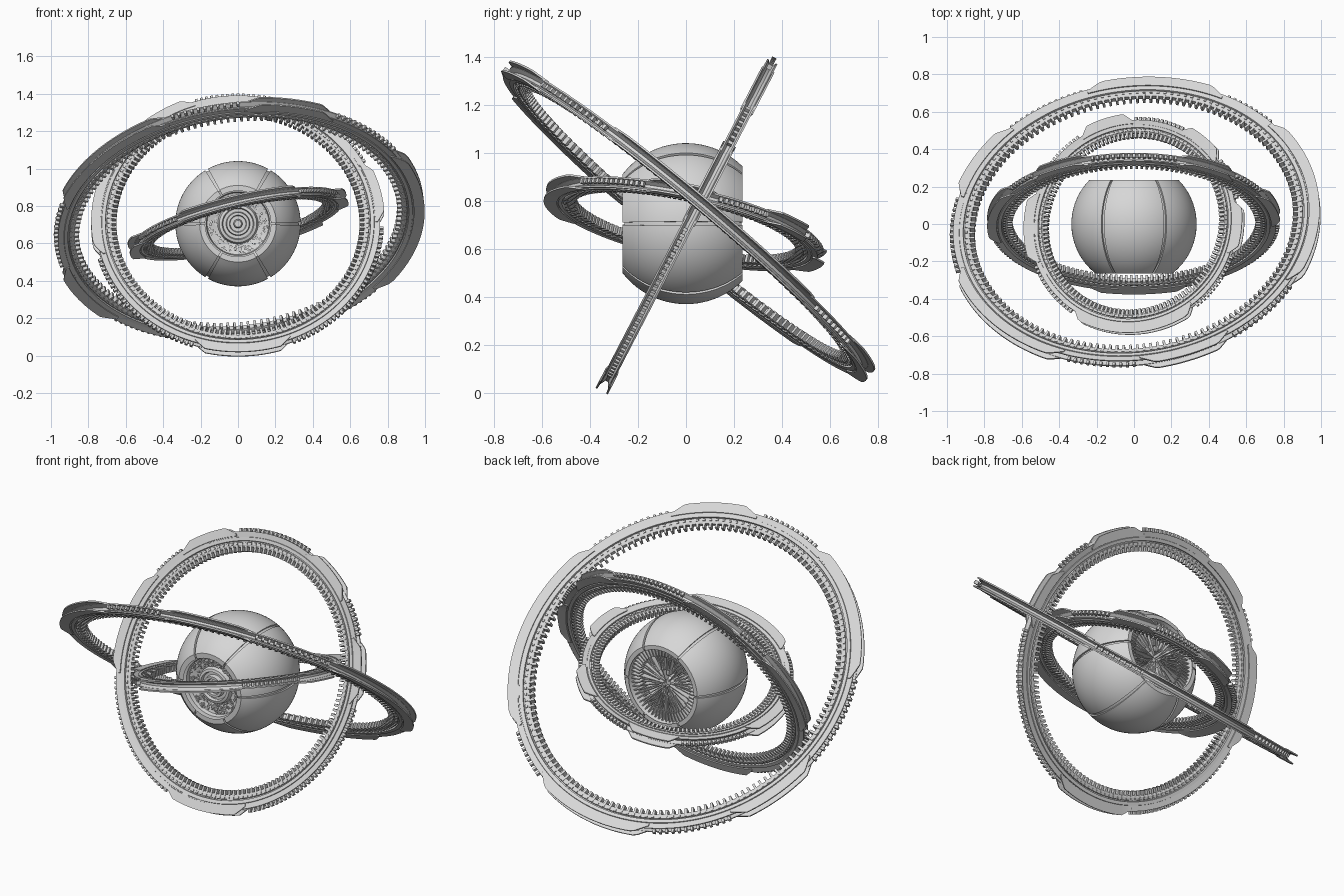
import bpy, bmesh, random
from math import cos, sin, radians, sqrt, tau
from mathutils import Matrix, Vector

random.seed(4)
if "Cube" in bpy.data.objects:
    bpy.data.objects.remove(bpy.data.objects["Cube"])

grey = bpy.data.materials.new("pale_grey_metal")
grey.use_nodes = True
grey.diffuse_color = (0.68, 0.68, 0.68, 1)
grey.node_tree.nodes["Principled BSDF"].inputs["Base Color"].default_value = (0.68, 0.68, 0.68, 1)

CENTRE = Vector((0, 0, 0.705))


def finish(bm, name, frame):
    """Turn a bmesh into a named, shaded object placed by a frame."""
    bmesh.ops.recalc_face_normals(bm, faces=bm.faces)
    mesh = bpy.data.meshes.new(name)
    bm.transform(frame)
    bm.to_mesh(mesh)
    bm.free()
    mesh.materials.append(grey)
    obj = bpy.data.objects.new(name, mesh)
    bpy.context.collection.objects.link(obj)
    bpy.ops.object.select_all(action='DESELECT')
    obj.select_set(True)
    bpy.context.view_layer.objects.active = obj
    bpy.ops.object.shade_smooth_by_angle(angle=radians(30))


def revolve(bm, profile, start=0, end=360, steps=120, chamfer=0):
    """Sweep a closed (radius, height) profile about z; partial arcs get caps."""
    full = end - start >= 360
    rows = []
    for i in range(steps if full else steps + 1):
        a = start + (end - start) * i / steps
        ease = min(1, min(a - start, end - a) / chamfer) if chamfer else 1
        base = min(r for r, h in profile)
        a = radians(a)
        row = []
        for r, h in profile:
            r = base + (r - base) * (0.25 + 0.75 * ease)
            row.append(bm.verts.new((r * cos(a), r * sin(a), h)))
        rows.append(row)
    n = len(profile)
    for i in range(steps):
        p, q = rows[i], rows[(i + 1) % len(rows)]
        for j in range(n):
            k = (j + 1) % n
            bm.faces.new((p[j], p[k], q[k], q[j]))
    if not full:
        bm.faces.new(rows[0])
        bm.faces.new(rows[-1])


def block(bm, angle, radius, height, size, twist=0):
    """Small box at a polar position; size is (radial, tangential, axial)."""
    m = (Matrix.Rotation(angle, 4, 'Z') @ Matrix.Translation((radius, 0, height))
         @ Matrix.Rotation(twist, 4, 'Z') @ Matrix.Diagonal((*size, 1)))
    bmesh.ops.create_cube(bm, size=1, matrix=m)


def ring_frame(normal, centre):
    z = Vector(normal).normalized()
    x = (Vector((1, 0, 0)) - z * z.x).normalized()
    y = z.cross(x)
    return Matrix.Translation(centre) @ Matrix((x, y, z)).transposed().to_4x4()


def orbit_ring(name, normal, centre, inner, outer, tip, plates, teeth):
    frame = ring_frame(normal, centre)
    w = outer - inner

    # Band with a raised inner track, fine grooves and a forked outer rim
    half = [(inner, 0.012), (inner + 0.12 * w, 0.018), (inner + 0.3 * w, 0.018),
            (inner + 0.32 * w, 0.012), (inner + 0.38 * w, 0.012), (inner + 0.4 * w, 0.022),
            (inner + 0.62 * w, 0.024), (inner + 0.64 * w, 0.019), (outer, 0.024),
            (outer, 0.017), (inner + 0.75 * w, 0.006)]
    bm = bmesh.new()
    revolve(bm, half + [(r, -h) for r, h in reversed(half)], steps=144)
    finish(bm, name + "_band", frame)

    # Outer armour plates with slanted ends, one on each flange
    bm = bmesh.new()
    for start, end in plates:
        for side in (-1, 1):
            prof = [(inner + 0.7 * w, 0.016), (inner + 0.7 * w, 0.026),
                    (tip, 0.029), (tip, 0.021)]
            revolve(bm, [(r, h * side) for r, h in prof], start, end, 32, chamfer=5)
    finish(bm, name + "_plates", frame)

    # Inner cog teeth, and studs on the rim between the plates
    bm = bmesh.new()
    for i in range(teeth):
        a = tau * i / teeth
        block(bm, a, inner - 0.008, 0, (0.034, 0.013, 0.034))
        for side in (-1, 1):
            block(bm, a, inner + 0.22 * w, side * 0.019, (0.012, 0.014, 0.008))
    finish(bm, name + "_teeth", frame)
    bm = bmesh.new()
    studs = round(teeth * 1.15)
    for i in range(studs):
        deg = 360 * i / studs
        if not any(s <= deg <= e or s <= deg - 360 <= e for s, e in plates):
            block(bm, radians(deg), outer + 0.008, 0, (0.022, 0.014, 0.02))
    finish(bm, name + "_studs", frame)


orbit_ring("large_ring", (-0.10, 0.645, 0.77), CENTRE + Vector((0, 0, 0.01)), 0.88, 0.97, 1.0,
           [(-30, 40), (60, 105), (133, 165), (195, 247), (272, 302)], 150)
orbit_ring("middle_ring", (0, -0.888, 0.46), CENTRE + Vector((0, 0.01, 0)), 0.675, 0.76, 0.785,
           [(0, 28), (45, 72), (108, 135), (150, 195), (252, 292)], 150)
orbit_ring("small_ring", (-0.24, 0.22, 1), CENTRE, 0.495, 0.565, 0.60,
           [(-20, 10), (35, 62), (90, 120), (160, 200), (235, 305)], 130)

# Globe frame: local z points to the front
globe = Matrix.Translation(CENTRE) @ Matrix.Rotation(radians(90), 4, 'X')
R, FRONT, BACK = 0.335, 0.265, -0.235


def arc(radius, top, bottom, steps=24):
    hs = [top + (bottom - top) * i / steps for i in range(steps + 1)]
    return [(sqrt(radius * radius - h * h), h) for h in hs]


# Six shell panels separated by grooves
bm = bmesh.new()
for i in range(6):
    revolve(bm, arc(R, FRONT, BACK) + arc(0.318, BACK, FRONT), i * 60 + 1.4, i * 60 + 58.6, 20)
finish(bm, "shell_panels", globe)

# Inner core under the grooves, with the front lens and the back cup
lens = [(0.001, 0.25), (0.018, 0.25), (0.024, 0.24), (0.024, 0.225), (0.042, 0.225), (0.046, 0.24),
        (0.06, 0.24), (0.064, 0.215), (0.08, 0.215), (0.085, 0.232), (0.10, 0.228), (0.108, 0.205),
        (0.165, 0.222), (0.17, 0.245), (0.19, 0.25)]
cup = [(0.222, -0.232), (0.215, -0.20), (0.19, -0.13), (0.12, -0.09), (0.001, -0.08)]
bm = bmesh.new()
revolve(bm, lens + arc(0.325, 0.255, -0.232) + cup, steps=96)
finish(bm, "core_and_lens", globe)

# Rough greebles on the lens collar
bm = bmesh.new()
for i in range(260):
    r = random.uniform(0.112, 0.162)
    s = random.uniform(0.005, 0.012)
    block(bm, random.uniform(0, tau), r, 0.206 + (r - 0.108) * 0.3,
          (s, s * random.uniform(0.6, 1.6), random.uniform(0.008, 0.02)), random.uniform(0, 3))
finish(bm, "lens_collar_detail", globe)

# Radial blades filling the back cup
bm = bmesh.new()
for i in range(56):
    a = tau * i / 56
    inner = random.choice((0.02, 0.05, 0.08))
    top = random.uniform(-0.19, -0.165)
    block(bm, a, (inner + 0.212) / 2, (top - 0.09) / 2,
          (0.212 - inner, random.uniform(0.004, 0.008), abs(top) - 0.09))
    block(bm, a + 0.05, 0.19, -0.18, (0.05, 0.006, 0.06))
finish(bm, "back_blades", globe)
bm = bmesh.new()
revolve(bm, [(0.001, -0.08), (0.03, -0.08), (0.03, -0.15), (0.015, -0.165), (0.001, -0.165)], steps=24)
finish(bm, "back_hub", globe)
